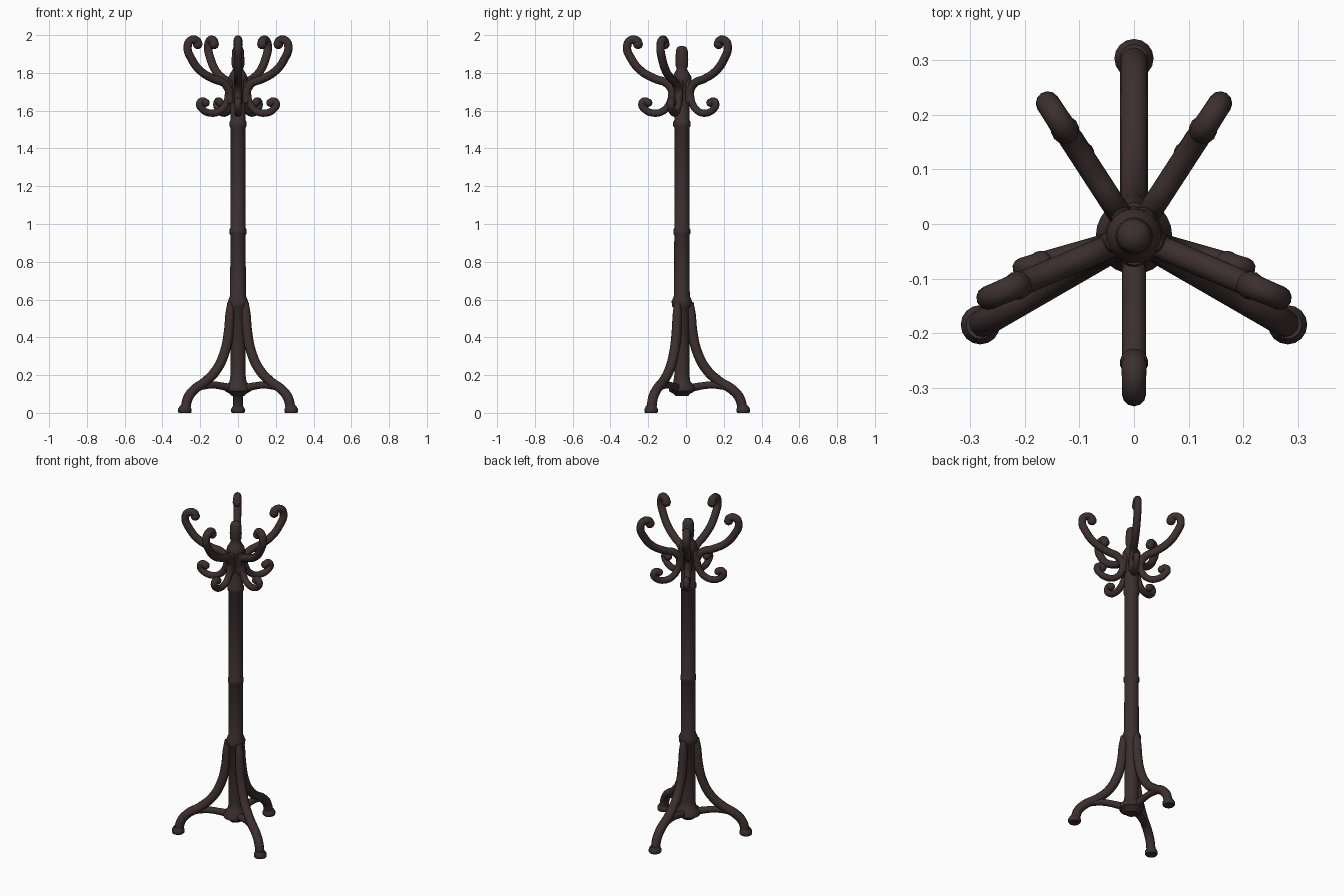
import bpy, bmesh, math
from mathutils import Vector

if "Cube" in bpy.data.objects:
    bpy.data.objects.remove(bpy.data.objects["Cube"])

AXIS_Y = -0.022  # the post stands slightly forward of the centre

wood = bpy.data.materials.new("dark brown wood")
wood.diffuse_color = (0.045, 0.029, 0.028, 1)
wood.use_nodes = True
wood.node_tree.nodes["Principled BSDF"].inputs["Base Color"].default_value = wood.diffuse_color


def finish(ob):
    ob.data.materials.clear()
    ob.data.materials.append(wood)
    for p in ob.data.polygons:
        p.use_smooth = True
    bpy.ops.object.select_all(action='DESELECT')
    ob.select_set(True)
    bpy.context.view_layer.objects.active = ob
    bpy.ops.object.shade_smooth_by_angle(angle=math.radians(50))


def lathe(name, profile, x=0.0, y=AXIS_Y, n=24):
    """Revolve (radius, z) points about a vertical axis."""
    bm = bmesh.new()
    rings = [[bm.verts.new((x + r * math.cos(2 * math.pi * i / n),
                            y + r * math.sin(2 * math.pi * i / n), z))
              for i in range(n)] for r, z in profile]
    for a, b in zip(rings, rings[1:]):
        for i in range(n):
            j = (i + 1) % n
            bm.faces.new((a[i], a[j], b[j], b[i]))
    bm.faces.new(rings[0][::-1])
    bm.faces.new(rings[-1])
    me = bpy.data.meshes.new(name)
    bm.to_mesh(me)
    bm.free()
    ob = bpy.data.objects.new(name, me)
    bpy.context.collection.objects.link(ob)
    finish(ob)


def bent_rod(name, angle, points, ball=0.0):
    """Round rod through (distance, z, thickness) points in an upright plane."""
    a = math.radians(angle)
    pos = [Vector((d * math.cos(a), AXIS_Y + d * math.sin(a), z)) for d, z, _ in points]
    cu = bpy.data.curves.new(name, 'CURVE')
    cu.dimensions = '3D'
    cu.bevel_depth = 1.0
    cu.bevel_resolution = 4
    cu.resolution_u = 6
    cu.use_fill_caps = True
    sp = cu.splines.new('BEZIER')
    sp.bezier_points.add(len(points) - 1)
    for bp, p, src in zip(sp.bezier_points, pos, points):
        bp.co = p
        bp.radius = src[2]
        bp.handle_left_type = bp.handle_right_type = 'AUTO'
    ob = bpy.data.objects.new(name, cu)
    bpy.context.collection.objects.link(ob)
    bpy.ops.object.select_all(action='DESELECT')
    ob.select_set(True)
    bpy.context.view_layer.objects.active = ob
    bpy.ops.object.convert(target='MESH')
    ob = bpy.context.view_layer.objects.active
    if ball:  # rounded end of the curl
        bm = bmesh.new()
        bm.from_mesh(ob.data)
        new = bmesh.ops.create_uvsphere(bm, u_segments=14, v_segments=8, radius=ball)
        bmesh.ops.translate(bm, verts=new['verts'], vec=pos[-1])
        bm.to_mesh(ob.data)
        bm.free()
    finish(ob)


# Turned post with rings, bottom boss and top finial
lathe("post", [
    (0.034, 0.09), (0.042, 0.10), (0.068, 0.115), (0.07, 0.14), (0.045, 0.165),
    (0.04, 0.20), (0.04, 0.55), (0.052, 0.565), (0.054, 0.59), (0.042, 0.62),
    (0.04, 0.94), (0.045, 0.95), (0.045, 0.97), (0.04, 0.98),
    (0.04, 1.51), (0.046, 1.52), (0.046, 1.54), (0.04, 1.55),
    (0.04, 1.74), (0.05, 1.76), (0.05, 1.78), (0.036, 1.805), (0.027, 1.82),
    (0.033, 1.84), (0.034, 1.87), (0.031, 1.92), (0.024, 1.936), (0.008, 1.943)])

# Legs, stretchers and feet
LEG = [(0.044, 0.585, 0.018), (0.05, 0.52, 0.024), (0.058, 0.42, 0.026),
       (0.082, 0.32, 0.026), (0.13, 0.23, 0.026), (0.20, 0.165, 0.026),
       (0.265, 0.125, 0.026), (0.305, 0.08, 0.026), (0.322, 0.02, 0.026)]
STRETCHER = [(0.04, 0.13, 0.022), (0.10, 0.142, 0.019),
             (0.16, 0.148, 0.019), (0.23, 0.14, 0.019)]
for side, ang in (("back", 90), ("right", -30), ("left", 210)):
    bent_rod(side + "_leg", ang, LEG)
    bent_rod(side + "_stretcher", ang, STRETCHER)
    a = math.radians(ang)
    lathe(side + "_foot", [(0.032, 0.0), (0.036, 0.006), (0.036, 0.02), (0.026, 0.038)],
          0.325 * math.cos(a), AXIS_Y + 0.325 * math.sin(a), 16)

# Five tall coat hooks and five short lower hooks
UPPER = [(0.046, 1.64, 0.02), (0.05, 1.70, 0.022), (0.08, 1.745, 0.022), (0.14, 1.768, 0.022),
         (0.215, 1.81, 0.022), (0.268, 1.875, 0.022), (0.290, 1.935, 0.022),
         (0.272, 1.972, 0.022), (0.236, 1.968, 0.023), (0.232, 1.952, 0.023)]
LOWER = [(0.035, 1.76, 0.019), (0.05, 1.70, 0.02), (0.064, 1.64, 0.019),
         (0.10, 1.598, 0.019), (0.15, 1.587, 0.019), (0.195, 1.606, 0.019),
         (0.212, 1.636, 0.019), (0.196, 1.652, 0.019), (0.178, 1.642, 0.02)]
for side, up, low in (("front", -90, -90), ("right", -23, -16), ("left", 203, 196),
                      ("back_right", 57, 58), ("back_left", 123, 122)):
    bent_rod(side + "_upper_hook", up, UPPER, 0.026)
    bent_rod(side + "_lower_hook", low, LOWER, 0.022)
